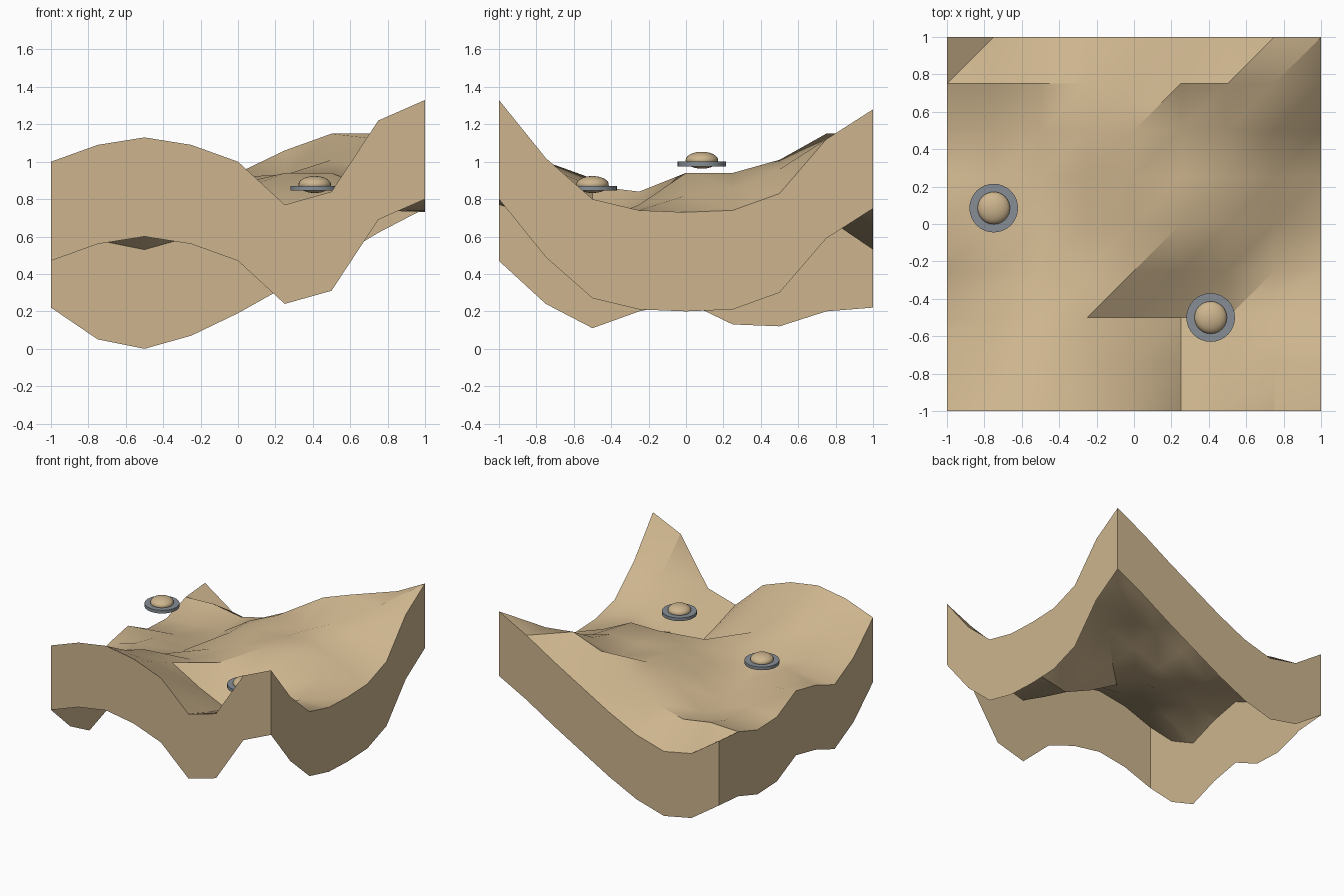
import bpy
import bmesh
import math

# Remove the default object
cube = bpy.data.objects.get("Cube")
if cube:
    bpy.data.objects.remove(cube, do_unlink=True)


def make_material(name, color):
    mat = bpy.data.materials.new(name)
    mat.use_nodes = True
    mat.diffuse_color = color
    mat.node_tree.nodes["Principled BSDF"].inputs["Base Color"].default_value = color
    return mat


SAND = make_material("sand", (0.61, 0.46, 0.27, 1))
STEEL = make_material("steel_grey", (0.24, 0.27, 0.30, 1))

# Ground heights in hundredths: rows run front to back, columns from -x to +x
HEIGHTS = [
    [100, 109, 113, 109, 100, 77, 84, 122, 133],
    [77, 93, 100, 97, 87, 69, 76, 97, 102],
    [64, 78, 91, 87, 73, 62, 67, 79, 80],
    [73, 80, 78, 80, 84, 77, 77, 74, 74],
    [78, 75, 71, 79, 88, 94, 94, 82, 73],
    [66, 68, 67, 83, 92, 93, 94, 85, 74],
    [65, 67, 67, 83, 94, 92, 101, 96, 83],
    [73, 74, 70, 76, 89, 106, 115, 112, 112],
    [75, 58, 53, 60, 72, 86, 100, 115, 128],
]
SKIRT = 0.53


def finish(obj, mat, angle):
    obj.data.materials.append(mat)
    bpy.ops.object.select_all(action="DESELECT")
    obj.select_set(True)
    bpy.context.view_layer.objects.active = obj
    bpy.ops.object.shade_smooth_by_angle(angle=math.radians(angle))


def add_object(name, bm, mat, angle):
    mesh = bpy.data.meshes.new(name)
    bm.to_mesh(mesh)
    bm.free()
    obj = bpy.data.objects.new(name, mesh)
    bpy.context.collection.objects.link(obj)
    finish(obj, mat, angle)
    return obj


# Rolling ground with an open-bottomed skirt of constant depth
bm = bmesh.new()
n = len(HEIGHTS)
step = 2 / (n - 1)
grid = [[bm.verts.new((i * step - 1, j * step - 1, h / 100))
         for i, h in enumerate(row)] for j, row in enumerate(HEIGHTS)]
for j in range(n - 1):
    for i in range(n - 1):
        a, b = grid[j][i], grid[j][i + 1]
        c, d = grid[j + 1][i + 1], grid[j + 1][i]
        bm.faces.new((a, b, c))
        bm.faces.new((a, c, d))

last = n - 1
rim = (grid[0][:last] + [grid[j][last] for j in range(last)]
       + grid[last][:0:-1] + [grid[j][0] for j in range(last, 0, -1)])
hem = [bm.verts.new((v.co.x, v.co.y, v.co.z - SKIRT)) for v in rim]
for k in range(len(rim)):
    m = (k + 1) % len(rim)
    bm.faces.new((rim[m], rim[k], hem[k], hem[m]))
add_object("ground", bm, SAND, 35)


# Hovering saucers: a flat disc with a squashed dome through it
def saucer(label, x, y, z):
    bpy.ops.mesh.primitive_cylinder_add(vertices=32, radius=0.13, depth=0.026,
                                        location=(x, y, z))
    disc = bpy.context.object
    disc.name = label + "_disc"
    finish(disc, STEEL, 30)
    bpy.ops.mesh.primitive_uv_sphere_add(segments=24, ring_count=16, radius=0.087,
                                         location=(x, y, z + 0.02))
    dome = bpy.context.object
    dome.name = label + "_dome"
    dome.scale.z = 0.52
    finish(dome, SAND, 40)


saucer("left_saucer", 0.41, -0.5, 0.858)
saucer("right_saucer", -0.75, 0.085, 0.988)
